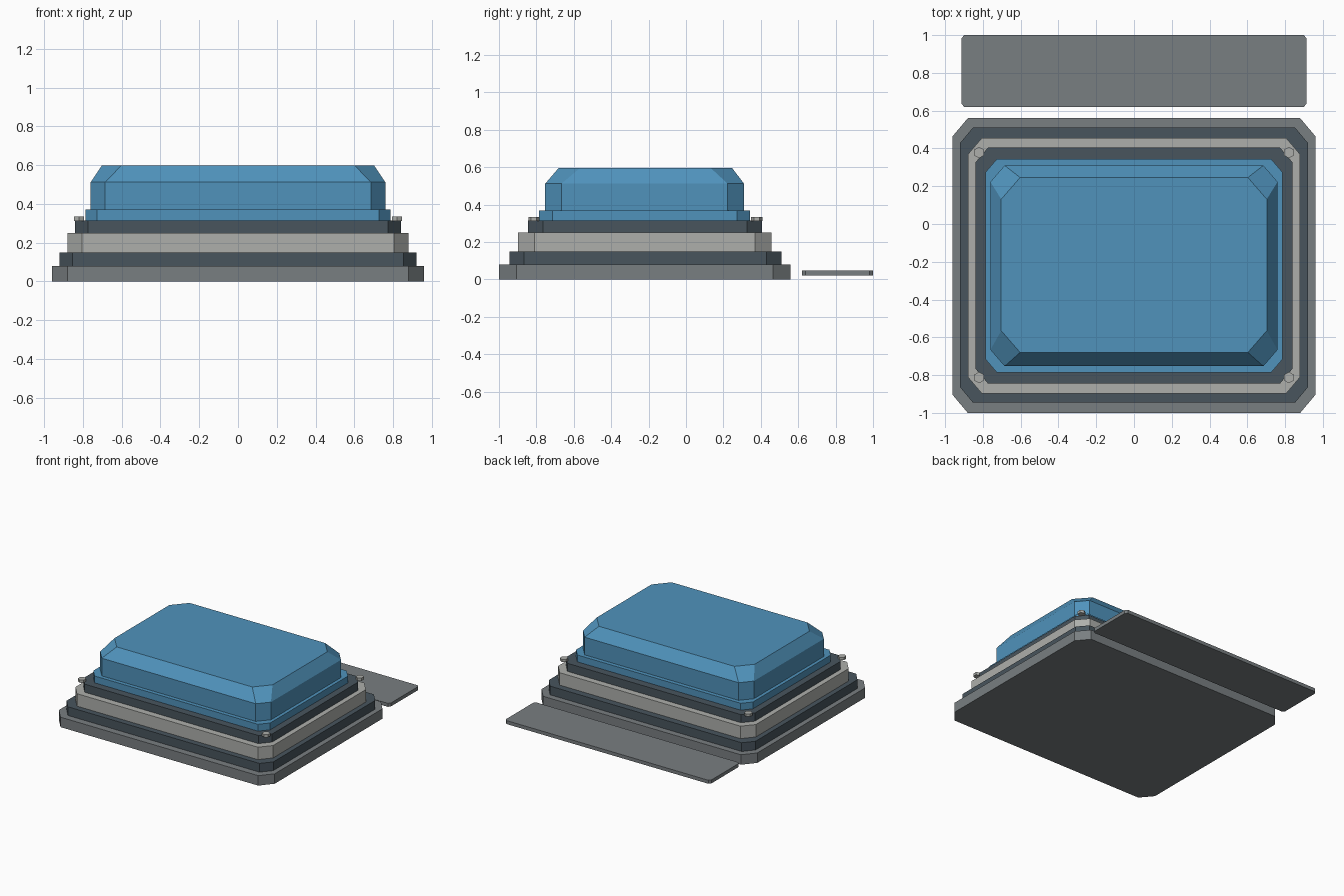
import bpy, bmesh
from math import pi

if "Cube" in bpy.data.objects:
    bpy.data.objects.remove(bpy.data.objects["Cube"])


def material(name, rgb):
    mat = bpy.data.materials.new(name)
    mat.diffuse_color = (*rgb, 1)
    mat.use_nodes = True
    mat.node_tree.nodes["Principled BSDF"].inputs["Base Color"].default_value = mat.diffuse_color
    return mat


blue = material("blue", (0.08, 0.29, 0.50))
slate = material("dark_slate", (0.065, 0.09, 0.11))
steel = material("steel_grey", (0.19, 0.21, 0.22))
light = material("light_grey", (0.42, 0.43, 0.41))


def ring(bm, x, y0, y1, cx, cy, z):
    """Rectangle outline with cut corners."""
    pts = [(x, y0 + cy), (x, y1 - cy), (x - cx, y1), (cx - x, y1),
           (-x, y1 - cy), (-x, y0 + cy), (cx - x, y0), (x - cx, y0)]
    return [bm.verts.new((px, py, z)) for px, py in pts]


def loft(name, sections, mat):
    """Closed solid through stacked cut-corner outlines."""
    bm = bmesh.new()
    rings = [ring(bm, *s) for s in sections]
    bm.faces.new(rings[0][::-1])
    bm.faces.new(rings[-1])
    for a, b in zip(rings, rings[1:]):
        for i in range(8):
            j = (i + 1) % 8
            bm.faces.new((a[i], a[j], b[j], b[i]))
    mesh = bpy.data.meshes.new(name)
    bm.to_mesh(mesh)
    bm.free()
    mesh.materials.append(mat)
    obj = bpy.data.objects.new(name, mesh)
    bpy.context.collection.objects.link(obj)


# Stepped tiers: half width, front y, back y, corner cuts, bottom z, top z
tiers = [
    ("base_plinth", 0.96, -1.00, 0.56, 0.08, 0.095, 0.00, 0.08, steel),
    ("lower_step", 0.92, -0.945, 0.51, 0.067, 0.08, 0.08, 0.15, slate),
    ("light_band", 0.88, -0.898, 0.456, 0.075, 0.088, 0.15, 0.25, light),
    ("upper_step", 0.84, -0.845, 0.405, 0.067, 0.08, 0.25, 0.315, slate),
    ("cushion_rim", 0.787, -0.785, 0.343, 0.06, 0.07, 0.315, 0.37, blue),
]
for name, x, y0, y1, cx, cy, z0, z1, mat in tiers:
    loft(name, [(x, y0, y1, cx, cy, z) for z in (z0, z1)], mat)

# Main block with sloped top edge
loft("cushion_block", [(0.76, -0.753, 0.31, 0.075, 0.087, 0.37),
                       (0.76, -0.753, 0.31, 0.075, 0.087, 0.512),
                       (0.703, -0.68, 0.246, 0.1, 0.115, 0.597)], blue)

# Separate plate behind the base
loft("back_plate", [(0.914, 0.62, 1.0, 0.015, 0.018, z) for z in (0.02, 0.048)], steel)

# Hexagonal corner studs
for sx in (-1, 1):
    for label, y in (("front", -0.813), ("back", 0.378)):
        bpy.ops.mesh.primitive_cylinder_add(vertices=6, radius=0.03, depth=0.022,
                                            location=(sx * 0.82, y, 0.324))
        stud = bpy.context.object
        stud.name = f"{label}_stud_{'left' if sx < 0 else 'right'}"
        stud.data.materials.append(light)
